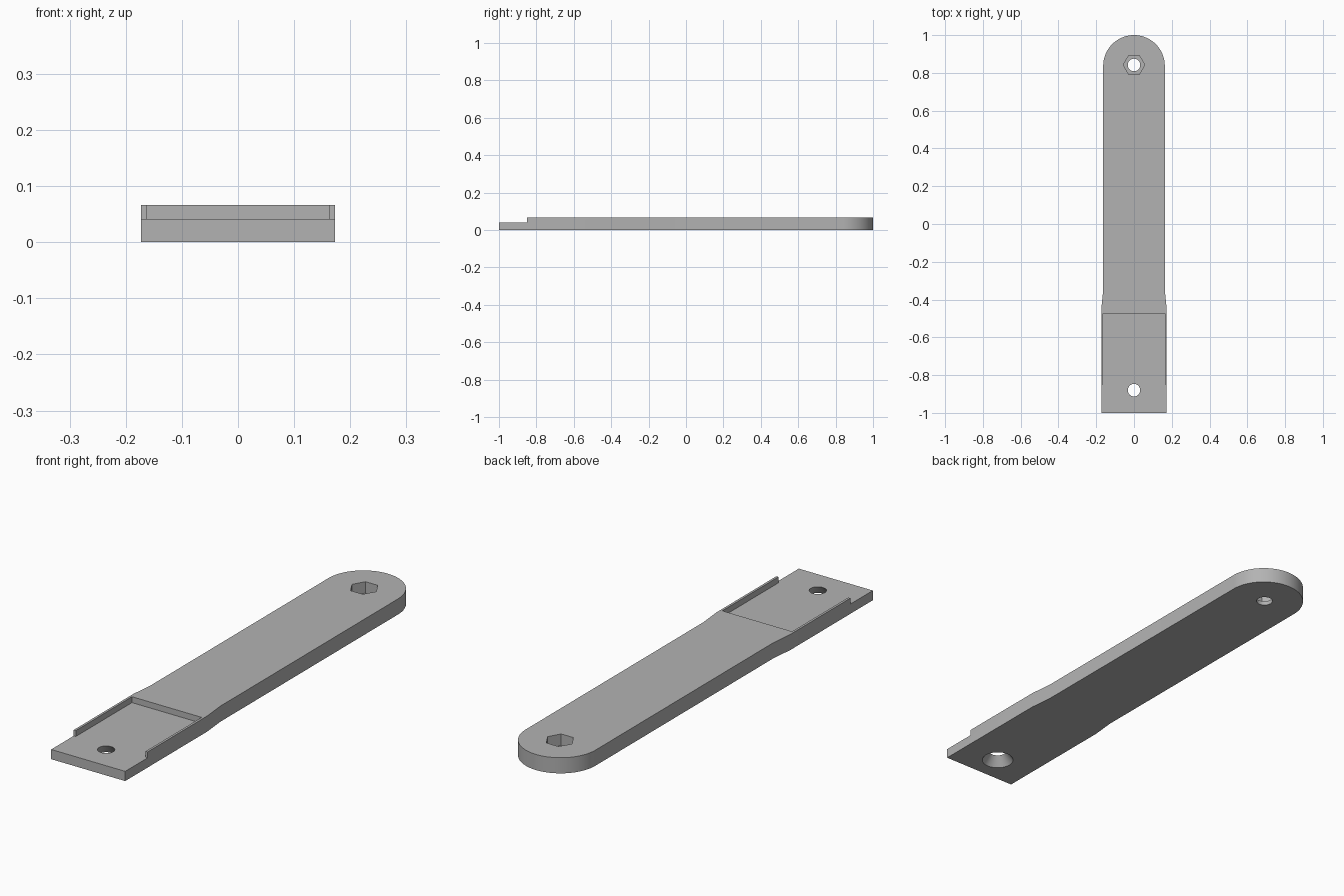
import bpy, bmesh, math

if "Cube" in bpy.data.objects:
    bpy.data.objects.remove(bpy.data.objects["Cube"])

HEIGHT, FLOOR = 0.066, 0.041          # bar thickness, recessed floor height
WIDE, NARROW = 0.173, 0.163           # half widths
PIVOT_Y, HOLE_Y = 0.842, -0.88        # hole centres

grey = bpy.data.materials.new("grey plastic")
grey.diffuse_color = (0.45, 0.45, 0.45, 1)
grey.use_nodes = True
grey.node_tree.nodes["Principled BSDF"].inputs["Base Color"].default_value = grey.diffuse_color


def prism(name, points, z0, z1):
    """Extrude a flat outline from z0 to z1."""
    bm = bmesh.new()
    face = bm.faces.new([bm.verts.new((x, y, z0)) for x, y in points])
    out = bmesh.ops.extrude_face_region(bm, geom=[face])
    for v in out["geom"]:
        if isinstance(v, bmesh.types.BMVert):
            v.co.z = z1
    bmesh.ops.recalc_face_normals(bm, faces=bm.faces)
    mesh = bpy.data.meshes.new(name)
    bm.to_mesh(mesh)
    bm.free()
    mesh.materials.append(grey)
    obj = bpy.data.objects.new(name, mesh)
    bpy.context.collection.objects.link(obj)
    return obj


def cone(name, y, z0, z1, r0, r1, sides):
    """Round or polygonal cutter standing along z."""
    bpy.ops.mesh.primitive_cone_add(vertices=sides, radius1=r0, radius2=r1,
                                    depth=z1 - z0, location=(0, y, (z0 + z1) / 2))
    obj = bpy.context.object
    obj.name = name
    obj.data.materials.append(grey)
    return obj


def cut(target, cutter):
    mod = target.modifiers.new(cutter.name, "BOOLEAN")
    mod.operation, mod.solver, mod.object = "DIFFERENCE", "EXACT", cutter
    bpy.context.view_layer.objects.active = target
    bpy.ops.object.modifier_apply(modifier=mod.name)
    bpy.data.objects.remove(cutter)


# Arm: wide square end, short taper, long shank and rounded tip
arc = [(NARROW * math.cos(math.pi * i / 48), 1 - NARROW + NARROW * math.sin(math.pi * i / 48))
       for i in range(49)]
outline = ([(-WIDE, -0.45), (-WIDE, -1), (WIDE, -1), (WIDE, -0.45), (NARROW, -0.35)]
           + arc + [(-NARROW, -0.35)])
arm = prism("arm", outline, 0, HEIGHT)

# Recess with thin side lips, opening to full width at the front
w, o = NARROW, 0.3
cut(arm, prism("recess", [(-w, -0.475), (-w, -0.85), (-o, -0.85), (-o, -1.1),
                          (o, -1.1), (o, -0.85), (w, -0.85), (w, -0.475)], FLOOR, 0.2))

# Countersunk hole, widening towards the underside
slope = (0.064 - 0.033) / FLOOR
m = 0.02
cut(arm, cone("countersink", HOLE_Y, -m, FLOOR + m,
              0.064 + slope * m, 0.033 - slope * m, 48))

# Bolt hole with a hexagonal nut pocket on top
cut(arm, cone("bolt_hole", PIVOT_Y, -0.1, 0.2, 0.033, 0.033, 48))
hexagon = [(0.057 * math.cos(math.radians(60 * i)),
            PIVOT_Y + 0.057 * math.sin(math.radians(60 * i))) for i in range(6)]
cut(arm, prism("nut_pocket", hexagon, 0.018, 0.2))

# Smooth the curved walls, keep the edges crisp
bpy.ops.object.select_all(action="DESELECT")
arm.select_set(True)
bpy.context.view_layer.objects.active = arm
bpy.ops.object.shade_smooth_by_angle(angle=math.radians(30))
